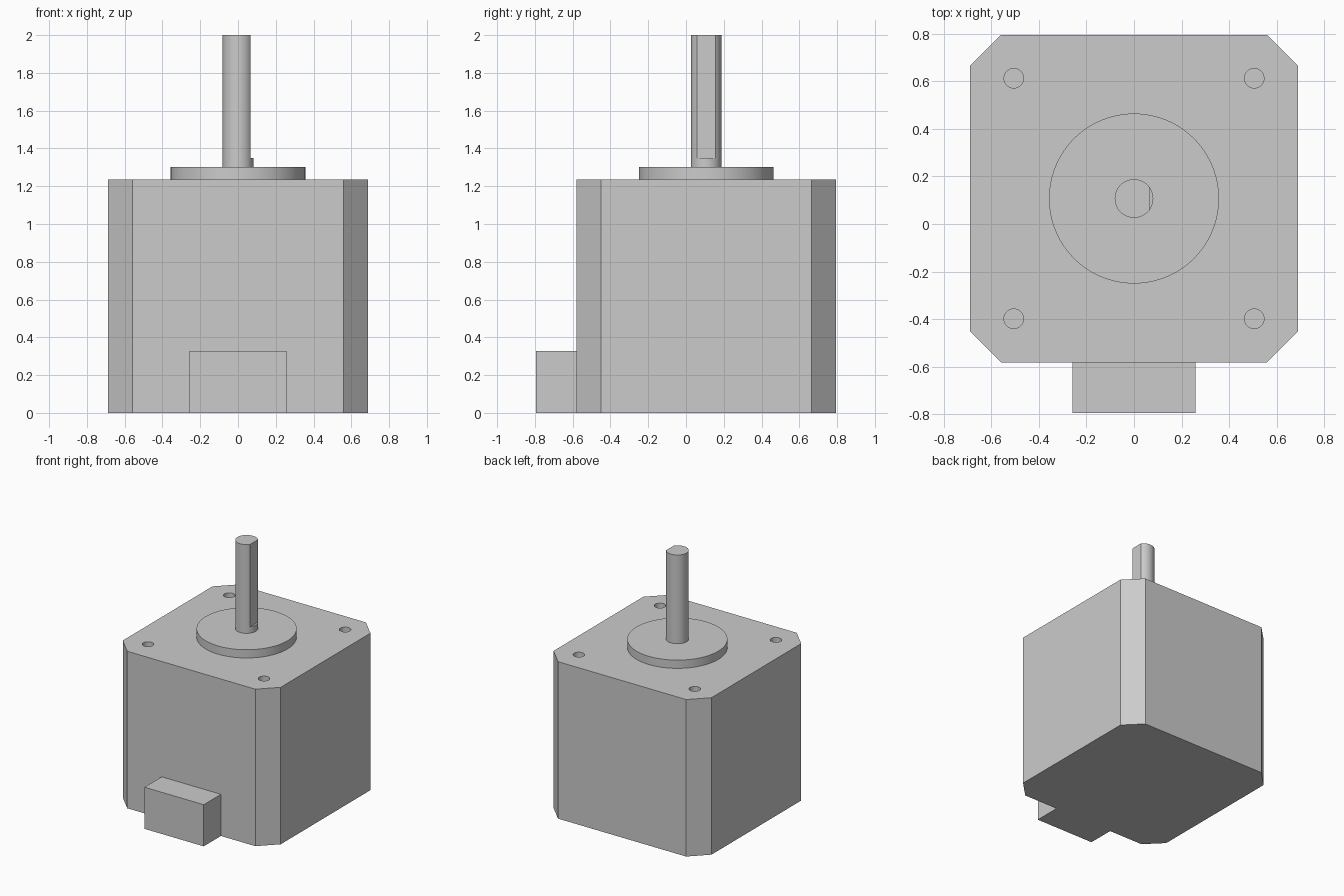
import bpy
import math

cube = bpy.data.objects.get("Cube")
if cube:
    bpy.data.objects.remove(cube, do_unlink=True)

CY = 0.107          # y of the motor axis
HALF = 0.688        # half width of the body
CUT = 0.13          # corner chamfer
TOP = 1.236         # top of the body

grey = bpy.data.materials.new("metal grey")
grey.use_nodes = True
grey.diffuse_color = (0.6, 0.6, 0.6, 1)
grey.node_tree.nodes["Principled BSDF"].inputs["Base Color"].default_value = (0.6, 0.6, 0.6, 1)


def prism(name, outline, z0, z1):
    """Straight prism standing on a counter-clockwise outline."""
    n = len(outline)
    verts = [(x, y, z) for z in (z0, z1) for x, y in outline]
    faces = [tuple(reversed(range(n))), tuple(range(n, 2 * n))]
    faces += [(i, (i + 1) % n, (i + 1) % n + n, i + n) for i in range(n)]
    mesh = bpy.data.meshes.new(name)
    mesh.from_pydata(verts, [], faces)
    mesh.materials.append(grey)
    obj = bpy.data.objects.new(name, mesh)
    bpy.context.collection.objects.link(obj)
    return obj


def circle(cx, cy, r, n=64):
    steps = [2 * math.pi * i / n for i in range(n)]
    return [(cx + r * math.cos(a), cy + r * math.sin(a)) for a in steps]


def box(x0, x1, y0, y1):
    return [(x0, y0), (x1, y0), (x1, y1), (x0, y1)]


def activate(obj):
    bpy.ops.object.select_all(action="DESELECT")
    obj.select_set(True)
    bpy.context.view_layer.objects.active = obj


def carve(obj, cutter):
    """Subtract the cutter and throw it away."""
    cutter.hide_render = True
    mod = obj.modifiers.new("carve", "BOOLEAN")
    mod.operation = "DIFFERENCE"
    mod.solver = "EXACT"
    mod.object = cutter
    activate(obj)
    bpy.ops.object.modifier_apply(modifier=mod.name)
    bpy.data.objects.remove(cutter, do_unlink=True)


# Square body with chamfered corners
inner = HALF - CUT
outline = []
for sx, sy in ((1, 1), (-1, 1), (-1, -1), (1, -1)):
    pair = [(sx * HALF, CY + sy * inner), (sx * inner, CY + sy * HALF)]
    outline += pair if sx == sy else pair[::-1]
body = prism("motor_body", outline, 0, TOP)

# Mounting holes in the top face
for sx in (-1, 1):
    for sy in (-1, 1):
        carve(body, prism("hole_cutter", circle(sx * 0.505, CY + sy * 0.505, 0.041, 32),
                          TOP - 0.146, TOP + 0.1))

# Raised round boss
boss = prism("pilot_boss", circle(0, CY, 0.357, 96), TOP, 1.301)

# Shaft with a flat along its left side
shaft = prism("shaft", circle(0, CY, 0.081), 1.301, 2.0)
carve(shaft, prism("flat_cutter", box(0.065, 0.2, CY - 0.2, CY + 0.2), 1.35, 2.1))

# Connector block at the foot of the front
prism("connector", box(-0.258, 0.258, -0.795, CY - HALF), 0, 0.328)

for obj in (body, boss, shaft):
    activate(obj)
    bpy.ops.object.shade_smooth_by_angle(angle=math.radians(20))
